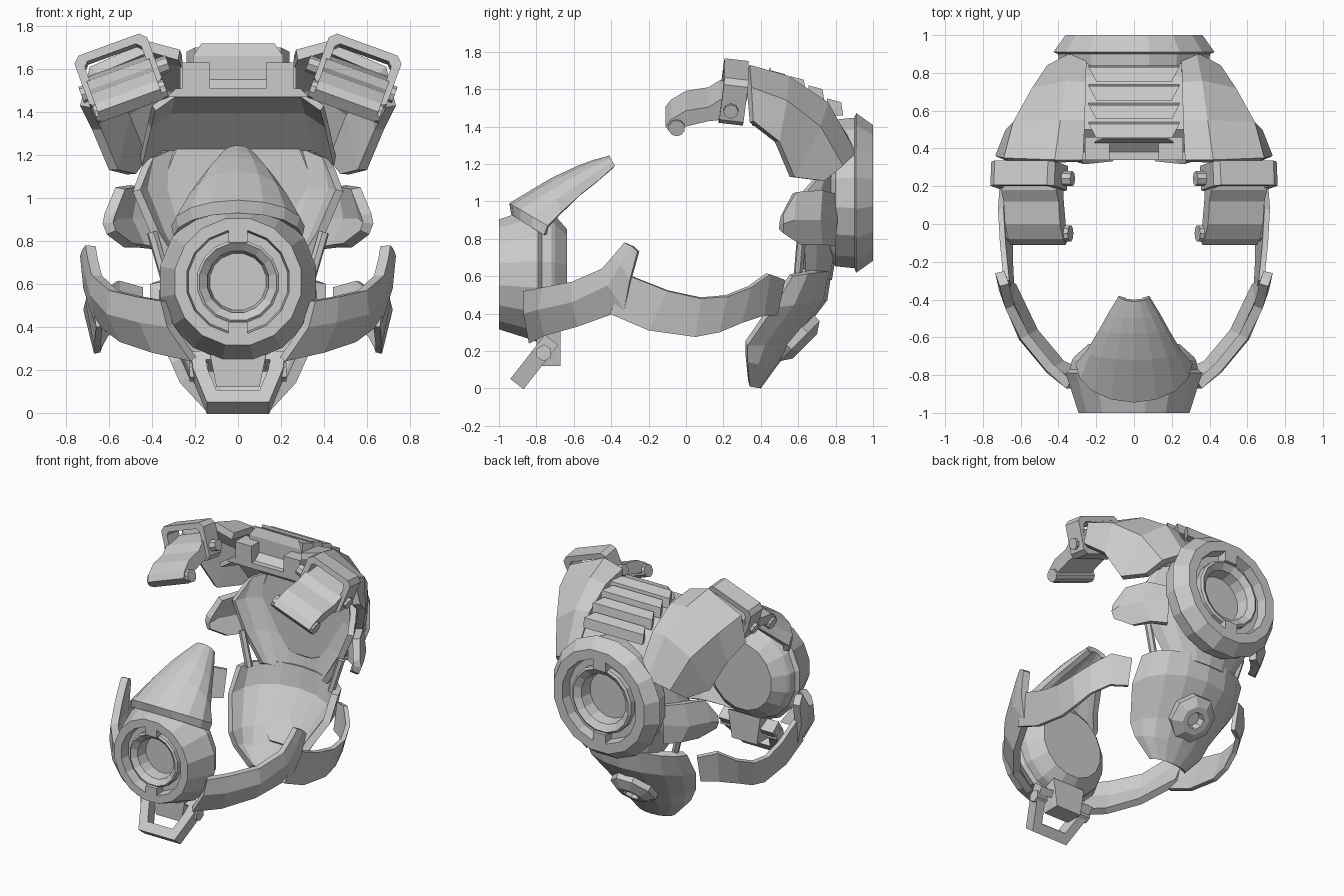
import bpy, bmesh
from math import sin, cos, pi, radians
from mathutils import Matrix, Vector

cube = bpy.data.objects.get("Cube")
if cube:
    bpy.data.objects.remove(cube)

HEAD = Vector((0, 0, 0.85))


def finish(name, bm, mirror=False, thick=0, matrix=None, closed=True):
    """Turn a bmesh into an object, optionally mirrored in x and thickened inward."""
    if matrix:
        bm.transform(matrix)
    if closed:
        bmesh.ops.recalc_face_normals(bm, faces=bm.faces)
    mesh = bpy.data.meshes.new(name)
    bm.to_mesh(mesh)
    bm.free()
    obj = bpy.data.objects.new(name, mesh)
    bpy.context.collection.objects.link(obj)
    if mirror:
        obj.modifiers.new("Mirror", 'MIRROR').use_clip = True
    if thick:
        solid = obj.modifiers.new("Solidify", 'SOLIDIFY')
        solid.thickness = thick
        solid.offset = -1
        solid.use_even_offset = True
    return obj


def plate(name, rows, thick):
    """Mirrored curved plate through rows of points, facing away from the head."""
    bm = bmesh.new()
    grid = [[bm.verts.new(p) for p in row] for row in rows]
    for a, b in zip(grid, grid[1:]):
        for i in range(len(a) - 1):
            bm.faces.new((a[i], a[i + 1], b[i + 1], b[i]))
    bm.normal_update()
    if sum(f.normal.dot(f.calc_center_median() - HEAD) for f in bm.faces) < 0:
        bmesh.ops.reverse_faces(bm, faces=bm.faces)
    return finish(name, bm, True, thick, closed=False)


def arch(cy, cz, sx, sy, sz, steps=4):
    """Half arch from the centre line out to a side point."""
    row = []
    for i in range(steps + 1):
        t = i / steps * pi / 2
        k = 1 - cos(t)
        row.append((sx * sin(t), cy + (sy - cy) * k, cz + (sz - cz) * k))
    return row


def lathe(name, profile, matrix, segs=16):
    """Revolve (radius, depth) points; depth runs back from the face."""
    bm = bmesh.new()
    rings = [[bm.verts.new((r * cos(2 * pi * (i + .5) / segs),
                            r * sin(2 * pi * (i + .5) / segs), -d))
              for i in range(segs)] for r, d in profile]
    for a, b in zip(rings, rings[1:]):
        for i in range(segs):
            j = (i + 1) % segs
            bm.faces.new((a[i], a[j], b[j], b[i]))
    bm.faces.new(rings[0])
    bm.faces.new(rings[-1])
    return finish(name, bm, matrix=matrix)


def hull(name, pts, both=False, mirror=False):
    """Convex block; both adds the points reflected in x."""
    bm = bmesh.new()
    if both:
        pts = pts + [(-x, y, z) for x, y, z in pts]
    for p in pts:
        bm.verts.new(p)
    bmesh.ops.convex_hull(bm, input=bm.verts)
    bmesh.ops.dissolve_limit(bm, angle_limit=.01, verts=bm.verts, edges=bm.edges)
    return finish(name, bm, mirror)


def box(name, xs, ys, zs, mirror=False):
    return hull(name, [(x, y, z) for x in xs for y in ys for z in zs], mirror=mirror)


def rod(name, a, b, radius, matrix=None, segs=10):
    a, b = Vector(a), Vector(b)
    bm = bmesh.new()
    turn = (b - a).to_track_quat('Z', 'Y').to_matrix().to_4x4()
    bmesh.ops.create_cone(bm, cap_ends=True, segments=segs, radius1=radius, radius2=radius,
                          depth=(b - a).length, matrix=Matrix.Translation((a + b) / 2) @ turn)
    return finish(name, bm, True, matrix=matrix)


def frame(name, outer, inner, half, matrix, mirror):
    """Loop-shaped frame drawn in xz and extruded along y."""
    bm = bmesh.new()
    loops = [[bm.verts.new((x, y, z)) for x, z in pts]
             for pts, y in ((outer, -half), (outer, half), (inner, half), (inner, -half))]
    for k in range(4):
        a, b = loops[k], loops[(k + 1) % 4]
        for i in range(len(a)):
            j = (i + 1) % len(a)
            bm.faces.new((a[i], a[j], b[j], b[i]))
    return finish(name, bm, mirror, matrix=matrix)


def prism(name, profile, half, matrix):
    """Side profile in yz extruded across x."""
    bm = bmesh.new()
    left, right = [[bm.verts.new((x, y, z)) for y, z in profile] for x in (-half, half)]
    bm.faces.new(left)
    bm.faces.new(right)
    for i in range(len(left)):
        j = (i + 1) % len(left)
        bm.faces.new((left[i], left[j], right[j], right[i]))
    return finish(name, bm, True, matrix=matrix)


def rounded(w, h, c):
    return [(w, h - c), (w - c, h), (c - w, h), (-w, h - c),
            (-w, c - h), (c - w, -h), (w - c, -h), (w, c - h)]


def facing(y, z, angle):
    return Matrix.Translation((0, y, z)) @ Matrix.Rotation(radians(angle), 4, 'X')


# Muzzle and rear dials share a stepped face with a bore
bore = [(.165, .13), (.18, .05), (.225, .02), (.24, .03), (.24, .07), (.29, .07), (.30, 0), (.37, 0)]
front_face = [(r * .81, d) for r, d in bore]
lathe("muzzle", front_face + [(.355, .17), (.37, .21), (.345, .23), (.335, .28), (.32, .30), (.245, .365)],
      facing(-1, .61, 90))
lathe("rear_dial", bore + [(.435, .09), (.41, .10), (.40, .20), (.37, .22), (.34, .25)],
      facing(1, 1.045, -90))
for side in (-1, 1):
    zf, zr = .61 + side * .222, 1.045 + side * .27
    box("muzzle_notch", (-.045, .045), (-1, -.92), (zf - .04, zf + .035))
    box("rear_notch", (-.05, .05), (.92, 1), (zr - .045, zr + .04))

# Nose guard
plate("nose_guard", [arch(-.935, .93, .30, -.76, .82), arch(-.945, .99, .31, -.74, .87),
                     arch(-.72, 1.125, .25, -.67, .94), arch(-.58, 1.19, .185, -.56, 1.04),
                     arch(-.50, 1.22, .135, -.47, 1.11), arch(-.41, 1.245, .08, -.38, 1.19)], .04)

# Cheek guards and side straps
plate("cheek_guard", [[(.36, -.87, .52), (.33, -.87, .40), (.22, -.84, .24)],
                      [(.47, -.77, .54), (.46, -.79, .42), (.40, -.76, .28)],
                      [(.60, -.61, .57), (.61, -.61, .46), (.55, -.58, .33)],
                      [(.68, -.45, .64), (.69, -.42, .55), (.67, -.33, .42)],
                      [(.70, -.38, .72), (.715, -.35, .66), (.72, -.30, .58)],
                      [(.71, -.33, .78), (.725, -.29, .76), (.735, -.26, .73)]], .05)
plate("side_strap", [[(.69, -.30, .60), (.66, -.41, .40)], [(.71, -.10, .52), (.67, -.20, .31)],
                     [(.72, .08, .48), (.67, .05, .275)], [(.71, .22, .49), (.66, .18, .30)],
                     [(.66, .35, .54), (.63, .30, .35)], [(.57, .45, .61), (.56, .42, .39)],
                     [(.46, .53, .58), (.46, .49, .39)]], .03)

# Chin buckle
hull("buckle_mount", [(.10, -.80, .12), (.13, -.80, .27), (.10, -.67, .12), (.13, -.67, .32)], both=True)
frame("buckle", [(-.22, .05), (.22, .05), (.21, -.05), (.145, -.25), (-.145, -.25), (-.21, -.05)],
      [(-.15, .0), (.15, .0), (.14, -.06), (.10, -.18), (-.10, -.18), (-.14, -.06)],
      .045, facing(-.75, .22, -38), False)
rod("buckle_bolt", (.14, -.76, .19), (.225, -.76, .19), .045, segs=6)

# Back of the head: inner shell, side wings, links
plate("skull_shell", [arch(.83, 1.26, .45, .72, 1.14), arch(.85, 1.05, .49, .63, 1.03),
                      arch(.82, .82, .40, .63, .82), arch(.78, .58, .27, .64, .62)], .04)
plate("side_wing", [[(.38, .80, 1.04), (.38, .81, .9), (.38, .80, .76)],
                    [(.50, .73, 1.06), (.53, .72, .9), (.47, .73, .77)],
                    [(.57, .59, 1.05), (.61, .58, .9), (.53, .61, .77)],
                    [(.62, .52, .93), (.63, .52, .88), (.61, .52, .83)]], .05)
rod("neck_link", (.40, .62, .84), (.33, .60, .60), .025, segs=6)

# Nape plate with its boss
plate("nape_plate", [arch(.78, .63, .41, .57, .60), arch(.755, .47, .41, .47, .43),
                     arch(.57, .23, .31, .33, .23), arch(.48, .11, .27, .33, .14),
                     arch(.40, .0, .15, .34, .01)], .05)
lathe("nape_boss", [(.05, .05), (.06, 0), (.10, 0), (.165, .04), (.165, .11)],
      facing(.635, .225, -135), 8)

# Crown side shells
plate("crown_shell", [[(.27, .34, 1.69), (.42, .34, 1.73), (.69, .35, 1.61), (.735, .36, 1.43)],
                      [(.26, .55, 1.66), (.39, .55, 1.67), (.64, .54, 1.54), (.68, .50, 1.32)],
                      [(.255, .75, 1.53), (.36, .76, 1.53), (.54, .72, 1.40), (.60, .58, 1.13)],
                      [(.25, .91, 1.28), (.33, .91, 1.26), (.46, .84, 1.19), (.52, .74, 1.11)]], .05)

# Crown spine: base, liner, ribs and front prongs
spine = ((.38, 1.51), (.50, 1.61), (.65, 1.57), (.78, 1.46), (.89, 1.30))
plate("spine_base", [[(0, y, z), (.27, y, z)] for y, z in spine], .04)
plate("crown_liner", [[(0, y, z), (w, y, z), (w + .1, y, z - .07)]
                      for w, y, z in ((.30, .36, 1.50), (.32, .60, 1.42), (.36, .78, 1.24))], .03)
for i, z in enumerate((1.71, 1.68, 1.63, 1.56)):
    y = .50 + .1 * i
    hull("spine_rib", [(.20, y - .045, z - .01), (.24, y + .03, z - .03),
                       (.24, y + .04, z - .1), (.20, y - .045, z - .1)], both=True)
hull("spine_housing", [(.17, .45, 1.72), (.21, .43, 1.66), (.21, .43, 1.50), (.17, .48, 1.50)], both=True)
hull("front_lip", [(.29, .34, 1.51), (.33, .34, 1.47), (.29, .38, 1.51), (.33, .38, 1.47)], both=True)
box("spine_prong", (.13, .26), (.34, .46), (1.5, 1.63), mirror=True)

# Forehead clips: tilted frame, arm, roller and pin
clip = Matrix.Translation((.555, 0, 1.585)) @ Matrix.Rotation(radians(20), 4, 'Y')
frame("clip_frame", rounded(.18, .13, .03), rounded(.14, .09, .02), .065, clip @ facing(.255, 0, -7), True)
prism("clip_arm", [(.33, .03), (.18, .01), (.12, -.03), (0, -.05), (-.08, -.10), (-.11, -.14),
                   (-.07, -.19), (0, -.14), (.12, -.11), (.30, -.09)], .155, clip)
rod("clip_roller", (-.18, -.05, -.145), (.17, -.05, -.145), .045, clip)
rod("clip_pin", (-.23, .24, -.04), (.20, .24, -.04), .04, clip, 8)
